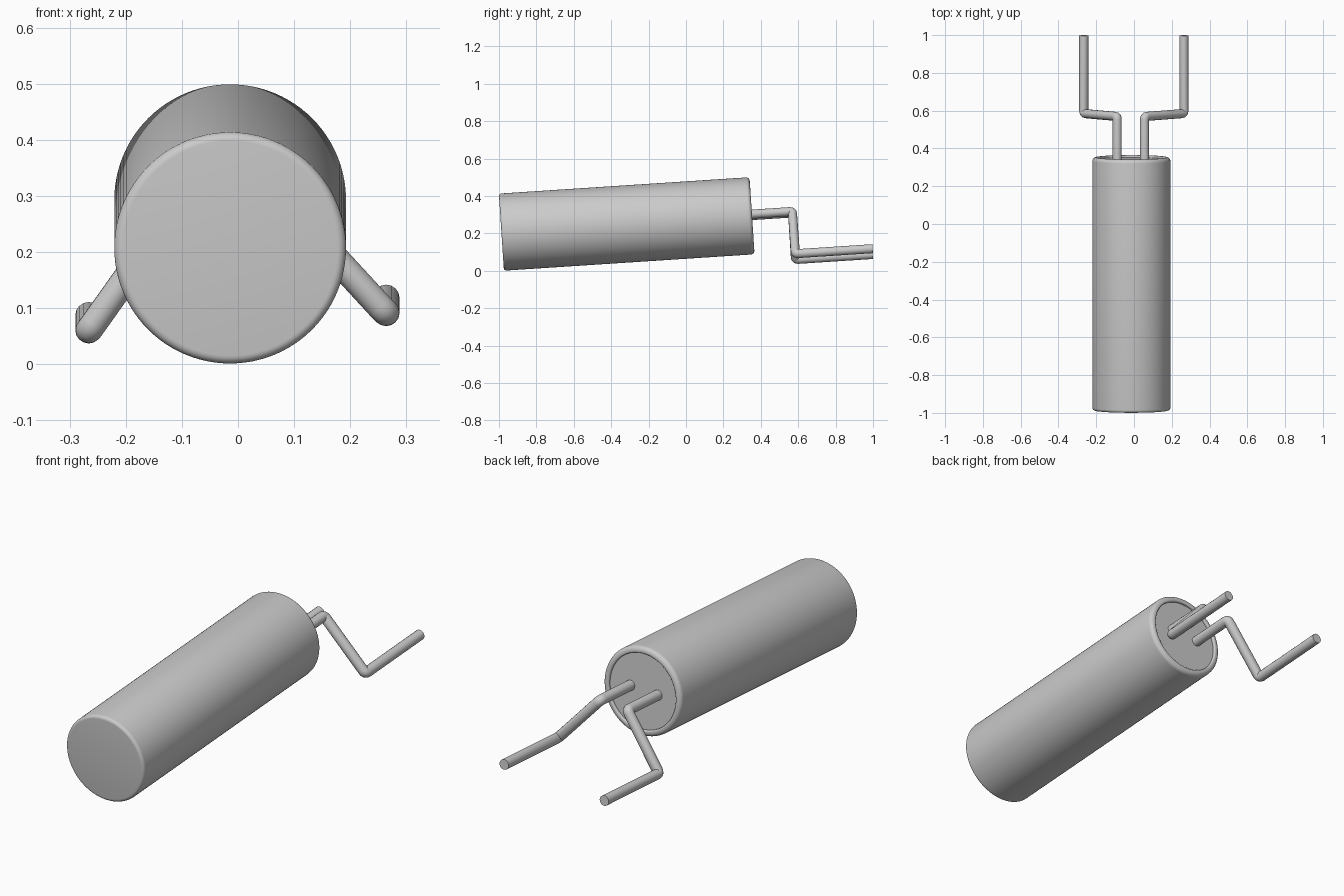
import bpy, bmesh, math
from mathutils import Vector, Matrix

if "Cube" in bpy.data.objects:
    bpy.data.objects.remove(bpy.data.objects["Cube"])

grey = bpy.data.materials.new("plain grey")
grey.diffuse_color = (0.6, 0.6, 0.6, 1)
grey.use_nodes = True
grey.node_tree.nodes["Principled BSDF"].inputs["Base Color"].default_value = grey.diffuse_color

TILT = math.radians(3.74)
R, L = 0.2065, 1.343
CENTRE_X = -0.014


def arc(cx, cy, r, a0, a1, n=6):
    """Points on an arc, angles in degrees."""
    return [(cx + r * math.cos(math.radians(a0 + (a1 - a0) * i / n)),
             cy + r * math.sin(math.radians(a0 + (a1 - a0) * i / n)))
            for i in range(n + 1)]


def smooth(obj):
    bpy.ops.object.select_all(action='DESELECT')
    obj.select_set(True)
    bpy.context.view_layer.objects.active = obj
    bpy.ops.object.shade_smooth_by_angle(angle=math.radians(30))


# Can: revolved profile of (radius, distance along axis), with a crimped lip at the back
profile = [(0, 0)]
profile += arc(R - 0.015, 0.015, 0.015, -90, 0)
profile += arc(R - 0.02, L - 0.02, 0.02, 0, 90)
profile += arc(R - 0.024, L - 0.006, 0.006, 90, 180, 4)
profile += [(R - 0.03, L - 0.012), (0, L - 0.012)]

bm = bmesh.new()
verts = [bm.verts.new((r, t, 0)) for r, t in profile]
edges = [bm.edges.new(p) for p in zip(verts, verts[1:])]
bmesh.ops.spin(bm, geom=verts + edges, cent=(0, 0, 0), axis=(0, 1, 0),
               angle=math.tau, steps=96)
bmesh.ops.remove_doubles(bm, verts=bm.verts, dist=1e-5)
bmesh.ops.recalc_face_normals(bm, faces=bm.faces)
bm.transform(Matrix.Translation((CENTRE_X, -0.987, 0.2065)) @ Matrix.Rotation(TILT, 4, 'X'))
mesh = bpy.data.meshes.new("can")
bm.to_mesh(mesh)
bm.free()
mesh.materials.append(grey)
can = bpy.data.objects.new("can", mesh)
bpy.context.collection.objects.link(can)
smooth(can)


# Wire leads: round tube along a path with small rounded bends
def lead(name, corners, radius=0.024, trim=0.016):
    pts = [Vector(c) for c in corners]
    path = [pts[0]]
    for a, b, c in zip(pts, pts[1:], pts[2:]):
        p = b + (a - b).normalized() * trim
        q = b + (c - b).normalized() * trim
        for i in range(5):
            t = i / 4
            path.append(p * (1 - t) ** 2 + b * 2 * t * (1 - t) + q * t * t)
    path.append(pts[-1])
    curve = bpy.data.curves.new(name, 'CURVE')
    curve.dimensions = '3D'
    curve.bevel_depth = radius
    curve.bevel_resolution = 6
    curve.use_fill_caps = True
    spline = curve.splines.new('POLY')
    spline.points.add(len(path) - 1)
    for sp, p in zip(spline.points, path):
        sp.co = (*p, 1)
    curve.materials.append(grey)
    obj = bpy.data.objects.new(name, curve)
    bpy.context.collection.objects.link(obj)
    bpy.ops.object.select_all(action='DESELECT')
    obj.select_set(True)
    bpy.context.view_layer.objects.active = obj
    bpy.ops.object.convert(target='MESH')
    smooth(bpy.context.view_layer.objects.active)


slope = math.tan(TILT)
for name, xi, zi, xo, zo in (("left_lead", -0.089, 0.309, -0.266, 0.060),
                             ("right_lead", 0.056, 0.317, 0.264, 0.091)):
    yi, yo = 0.569, 0.585
    lead(name, [(xi, 0.30, zi - (yi - 0.30) * slope), (xi, yi, zi),
                (xo, yo, zo), (xo, 0.998, zo + (0.998 - yo) * slope)])
